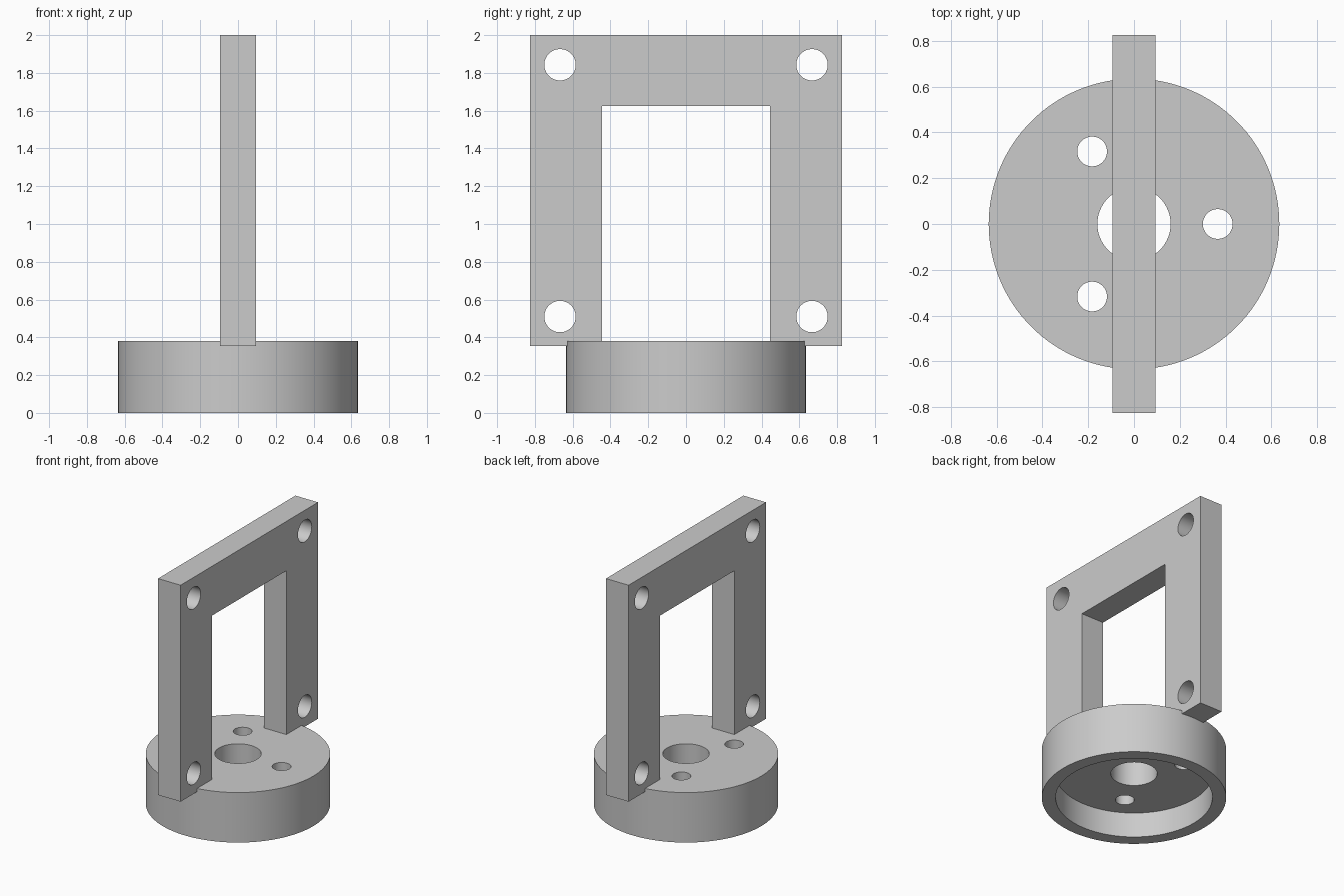
import bpy
from math import pi, cos, sin, radians

if "Cube" in bpy.data.objects:
    bpy.data.objects.remove(bpy.data.objects["Cube"], do_unlink=True)

grey = bpy.data.materials.new("plain_grey")
grey.use_nodes = True
colour = (0.6, 0.6, 0.6, 1)
grey.diffuse_color = colour
grey.node_tree.nodes["Principled BSDF"].inputs["Base Color"].default_value = colour


def cylinder(name, radius, depth, location, rotation=(0, 0, 0), sides=64):
    bpy.ops.mesh.primitive_cylinder_add(vertices=sides, radius=radius, depth=depth,
                                        location=location, rotation=rotation)
    ob = bpy.context.object
    ob.name = name
    return ob


def box(name, low, high):
    bpy.ops.mesh.primitive_cube_add(size=1, location=[(a + b) / 2 for a, b in zip(low, high)])
    ob = bpy.context.object
    ob.name = name
    ob.scale = [b - a for a, b in zip(low, high)]
    bpy.ops.object.transform_apply(location=False, rotation=False, scale=True)
    return ob


def cut(target, cutters):
    """Subtract each cutter from the target, then discard the cutter."""
    for cutter in cutters:
        cutter.hide_render = True
        bpy.ops.object.select_all(action="DESELECT")
        target.select_set(True)
        bpy.context.view_layer.objects.active = target
        mod = target.modifiers.new("cut", "BOOLEAN")
        mod.operation = "DIFFERENCE"
        mod.solver = "EXACT"
        mod.object = cutter
        bpy.ops.object.modifier_apply(modifier=mod.name)
        bpy.data.objects.remove(cutter, do_unlink=True)
    target.data.materials.clear()
    target.data.materials.append(grey)
    bpy.ops.object.shade_smooth_by_angle(angle=radians(30))


# Round base: hollow underneath, with a centre bore and three bolt holes
base_height, recess_depth = 0.38, 0.19
base = cylinder("round_base", 0.635, base_height, (0, 0, base_height / 2), sides=128)
cutters = [cylinder("recess_cutter", 0.54, 2 * recess_depth, (0, 0, 0), sides=128),
           cylinder("bore_cutter", 0.16, 1, (0, 0, 0.3))]
for i in range(3):
    a = i * 2 * pi / 3
    cutters.append(cylinder("bolt_cutter", 0.065, 1, (0.366 * cos(a), 0.366 * sin(a), 0.3)))
cut(base, cutters)

# Upright frame: arch with an open bottom and a hole in each corner
half = 0.095
frame = box("upright_frame", (-half, -0.825, 0.355), (half, 0.825, 2))
cutters = [box("opening_cutter", (-0.5, -0.445, 0), (0.5, 0.445, 1.625))]
for y in (-0.667, 0.667):
    for z in (0.51, 1.843):
        cutters.append(cylinder("corner_cutter", 0.083, 1, (0, y, z), (0, pi / 2, 0)))
cut(frame, cutters)
